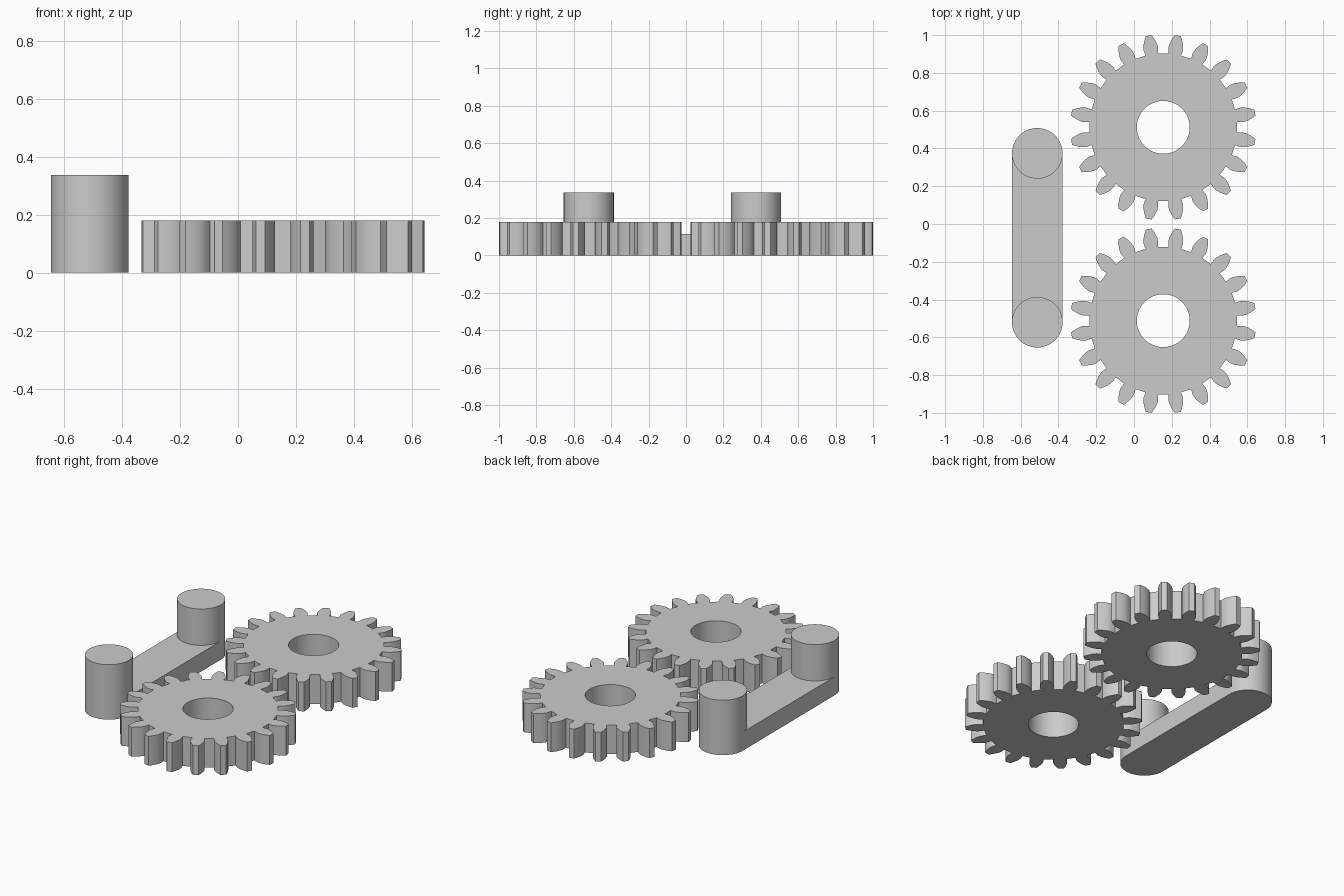
import bpy, bmesh, math

if "Cube" in bpy.data.objects:
    bpy.data.objects.remove(bpy.data.objects["Cube"])

grey = bpy.data.materials.new("plain grey")
grey.diffuse_color = (0.6, 0.6, 0.6, 1)
grey.use_nodes = True
grey.node_tree.nodes["Principled BSDF"].inputs["Base Color"].default_value = grey.diffuse_color


def arc(cx, cy, r, a0, a1, n):
    """Points along an arc, angles in degrees, both ends included."""
    return [(cx + r * math.cos(math.radians(a0 + (a1 - a0) * i / n)),
             cy + r * math.sin(math.radians(a0 + (a1 - a0) * i / n)))
            for i in range(n + 1)]


def circle(r, n=64):
    return arc(0, 0, r, 0, 360, n)[:-1]


def prism(name, loops, height, x=0, y=0):
    """Extrude closed outlines (inner ones become holes) up from the floor."""
    curve = bpy.data.curves.new(name, 'CURVE')
    curve.dimensions = '2D'
    curve.fill_mode = 'BOTH'
    curve.extrude = height / 2
    for loop in loops:
        spline = curve.splines.new('POLY')
        spline.points.add(len(loop) - 1)
        for point, (px, py) in zip(spline.points, loop):
            point.co = (px, py, 0, 1)
        spline.use_cyclic_u = True
    obj = bpy.data.objects.new(name, curve)
    bpy.context.collection.objects.link(obj)
    bpy.ops.object.select_all(action='DESELECT')
    obj.select_set(True)
    bpy.context.view_layer.objects.active = obj
    bpy.ops.object.convert(target='MESH')
    obj = bpy.context.object
    obj.name = name
    # Join caps to walls
    bm = bmesh.new()
    bm.from_mesh(obj.data)
    bmesh.ops.remove_doubles(bm, verts=bm.verts, dist=1e-5)
    bmesh.ops.recalc_face_normals(bm, faces=bm.faces)
    bm.to_mesh(obj.data)
    bm.free()
    obj.data.materials.clear()
    obj.data.materials.append(grey)
    obj.location = (x, y, height / 2)
    bpy.ops.object.shade_smooth_by_angle(angle=math.radians(25))
    return obj


# Involute spur gears
TEETH = 20
PITCH_R = 0.447
MODULE = 2 * PITCH_R / TEETH
TIP_R, ROOT_R = PITCH_R + MODULE, PITCH_R - 1.25 * MODULE
BASE_R = PITCH_R * math.cos(math.radians(20))


def involute(r):
    a = math.acos(min(1, BASE_R / r))
    return math.tan(a) - a


def half_angle(r):
    return math.pi / (2 * TEETH) + involute(PITCH_R) - involute(r)


flank = [(ROOT_R, math.radians(4.9))]
for i in range(6):
    radius = BASE_R + (TIP_R - BASE_R) * i / 5
    flank.append((radius, half_angle(radius)))

outline = []
for t in range(TEETH):
    mid = 2 * math.pi * (t + 0.5) / TEETH
    tooth = [(r, -a) for r, a in flank] + [(r, a) for r, a in reversed(flank)]
    outline += [(r * math.cos(mid + a), r * math.sin(mid + a)) for r, a in tooth]

for name, y in (("rear_gear", 0.512), ("front_gear", -0.512)):
    prism(name, [outline, circle(0.14)], 0.18, 0.155, y)

# Link arm with two upright pins
LINK_X, PIN_R, REAR_Y, FRONT_Y = -0.512, 0.134, 0.374, -0.52
for name, y in (("rear_pin", REAR_Y), ("front_pin", FRONT_Y)):
    prism(name, [circle(PIN_R)], 0.337, LINK_X, y)

# Bar whose hollow ends wrap around the pins
bar = arc(0, REAR_Y, PIN_R, 180, 360, 32) + arc(0, FRONT_Y, PIN_R, 0, 180, 32)
prism("link_bar", [bar], 0.114, LINK_X, 0)
